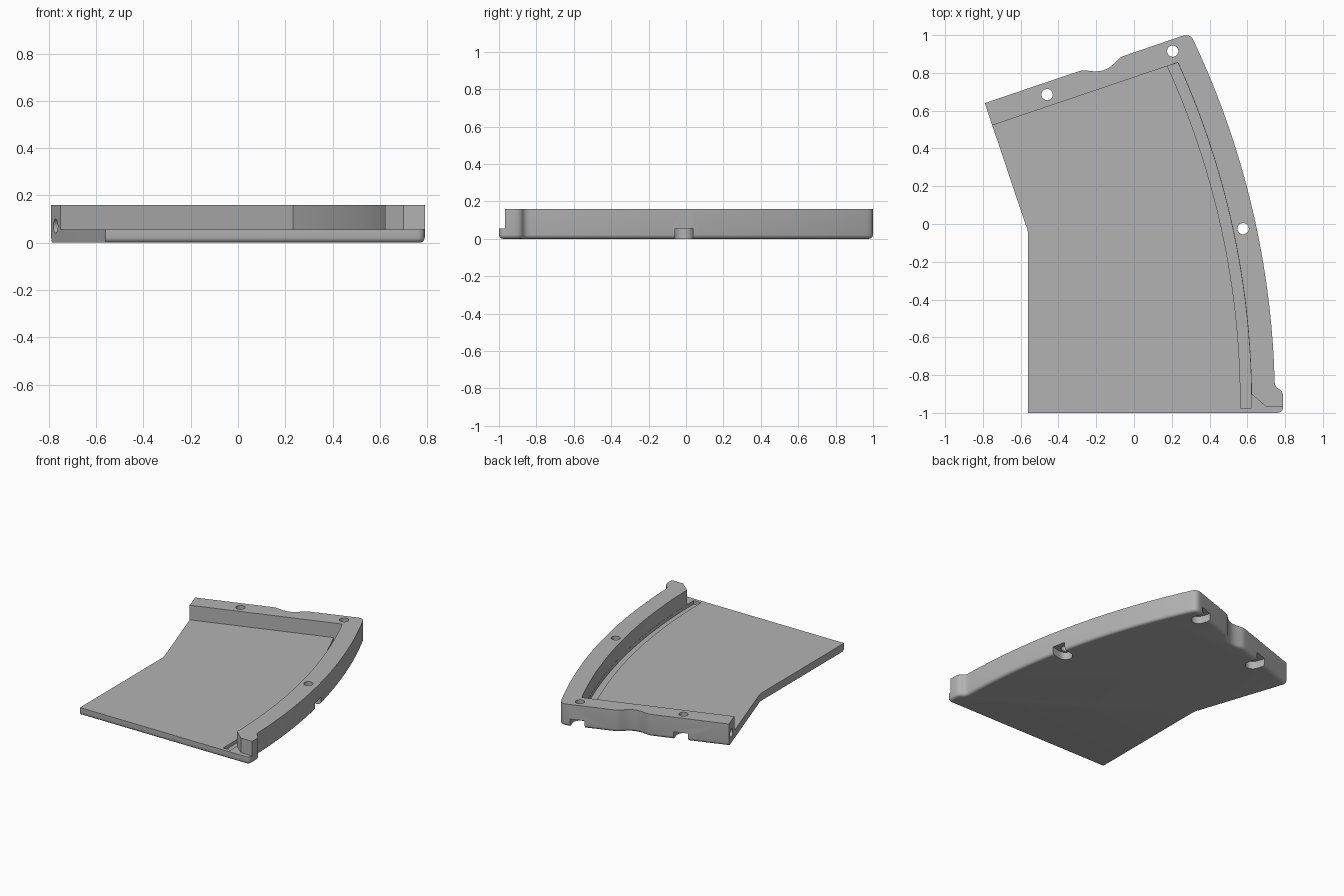
import bpy, bmesh, math
from mathutils import Vector, Matrix

cube = bpy.data.objects.get("Cube")
if cube:
    bpy.data.objects.remove(cube, do_unlink=True)

FLOOR, TOP = 0.055, 0.16
CENTRE = (-3.754, -0.95)              # shared centre of all the long arcs
R_OUT, R_WALL, R_GROOVE = 4.5, 4.376, 4.318
ALONG = Vector((1.06, 0.36, 0)).normalized()   # direction of the back wall

grey = bpy.data.materials.new("light grey")
grey.use_nodes = True
grey.diffuse_color = (0.45, 0.45, 0.45, 1)
grey.node_tree.nodes["Principled BSDF"].inputs["Base Color"].default_value = grey.diffuse_color


def arc(r, y0, y1, n=32):
    """Points on a long arc, from height y0 to y1."""
    ys = [y0 + (y1 - y0) * i / n for i in range(n + 1)]
    return [(CENTRE[0] + math.sqrt(r * r - (y - CENTRE[1]) ** 2), y) for y in ys]


def fillet(a, corner, b, n=6):
    """Rounded corner from a to b."""
    a, c, b = Vector(a), Vector(corner), Vector(b)
    ts = [i / n for i in range(n + 1)]
    return [tuple(a * (1 - t) ** 2 + c * 2 * t * (1 - t) + b * t * t) for t in ts]


def prism(name, outline, z0, z1, bevel=0):
    """Extrude a counter-clockwise outline, optionally rounding the lower rim."""
    bm = bmesh.new()
    base = bm.faces.new([bm.verts.new((x, y, z0)) for x, y in outline])
    ext = bmesh.ops.extrude_face_region(bm, geom=[base])
    for v in ext["geom"]:
        if isinstance(v, bmesh.types.BMVert):
            v.co.z = z1
    bmesh.ops.recalc_face_normals(bm, faces=bm.faces)
    if bevel:
        rim = [e for e in bm.edges if all(v.co.z == z0 for v in e.verts)
               and not all(v.co.x < -0.5 for v in e.verts)]
        bmesh.ops.bevel(bm, geom=rim, offset=bevel, segments=4, profile=0.5, affect="EDGES")
    return finish(name, bm)


def finish(name, bm):
    mesh = bpy.data.meshes.new(name)
    bm.to_mesh(mesh)
    bm.free()
    mesh.materials.append(grey)
    ob = bpy.data.objects.new(name, mesh)
    bpy.context.collection.objects.link(ob)
    return ob


def cylinder(name, r, depth, matrix):
    bm = bmesh.new()
    bmesh.ops.create_cone(bm, cap_ends=True, segments=32, radius1=r, radius2=r,
                          depth=depth, matrix=matrix)
    return finish(name, bm)


def cut(target, cutter):
    mod = target.modifiers.new(cutter.name, "BOOLEAN")
    mod.operation = "DIFFERENCE"
    mod.solver = "EXACT"
    mod.object = cutter
    bpy.context.view_layer.objects.active = target
    bpy.ops.object.modifier_apply(modifier=mod.name)
    bpy.data.objects.remove(cutter, do_unlink=True)


# Tray body: outer outline at full wall height
outline = [(-0.56, -1)]
outline += fillet((0.755, -1), (0.79, -1), (0.79, -0.965))
outline += fillet((0.79, -0.92), (0.79, -0.885), (0.767, -0.873), 4)
outline += fillet((0.762, -0.87), (0.745, -0.86), (0.744, -0.83), 4)
outline += arc(R_OUT, -0.8, 0.95)
outline += fillet((0.316, 0.97), (0.3, 1.012), (0.25, 0.994))
outline += fillet((-0.05, 0.891), (-0.075, 0.883), (-0.09, 0.865), 4)
outline += fillet((-0.105, 0.85), (-0.155, 0.797), (-0.235, 0.811), 8)
outline += fillet((-0.25, 0.812), (-0.27, 0.816), (-0.3, 0.806), 3)
outline += [(-0.79, 0.64)]
outline += fillet((-0.575, -0.0), (-0.562, -0.03), (-0.56, -0.06), 4)
tray = prism("tray", outline, 0, TOP, bevel=0.022)

# Open pocket inside the back and side walls
pocket = [(-1.2, -1.2), (1, -1.2), (1, -0.967), (0.70, -0.967)]
pocket += arc(R_WALL, -0.9, 0.855)
pocket += [(-1.2, 0.37)]
cut(tray, prism("pocket_cutter", pocket, FLOOR, 0.4))

# Groove along the foot of the curved wall
groove = arc(R_WALL - 0.001, -0.975, 0.853) + arc(R_GROOVE, 0.836, -0.975)
cut(tray, prism("groove_cutter", groove, 0.03, 0.1))

# Screw holes with slots open to the outer side underneath
back_out = Vector((-ALONG.y, ALONG.x, 0))
side_out = Vector((0.98, 0.2, 0)).normalized()
for x, y, out in ((-0.46, 0.685, back_out), (0.205, 0.915, back_out), (0.578, -0.025, side_out)):
    spot = Vector((x, y, 0))
    cut(tray, cylinder("hole_cutter", 0.03, 1, Matrix.Translation(spot)))
    side = Vector((out.y, -out.x, 0))
    turn = math.atan2(side.y, side.x)
    slot = [(0.05 * math.cos(a), 0.05 * math.sin(a))
            for a in (math.pi * (1 + i / 12) for i in range(13))]
    slot += [(0.05, 0.2), (-0.05, 0.2)]
    world = [spot + side * u + out * v for u, v in slot]
    cut(tray, prism("slot_cutter", [(p.x, p.y) for p in world], -0.1, FLOOR))

# Peg hole in the left end of the back wall
axis = ALONG.to_track_quat("Z", "Y").to_matrix().to_4x4()
cut(tray, cylinder("peg_hole_cutter", 0.03, 0.24,
                   Matrix.Translation((-0.772, 0.585, 0.07)) @ axis))

# Smooth the arcs and keep the corners crisp
bpy.ops.object.select_all(action="DESELECT")
tray.select_set(True)
bpy.context.view_layer.objects.active = tray
bpy.ops.object.shade_smooth_by_angle(angle=math.radians(30))
